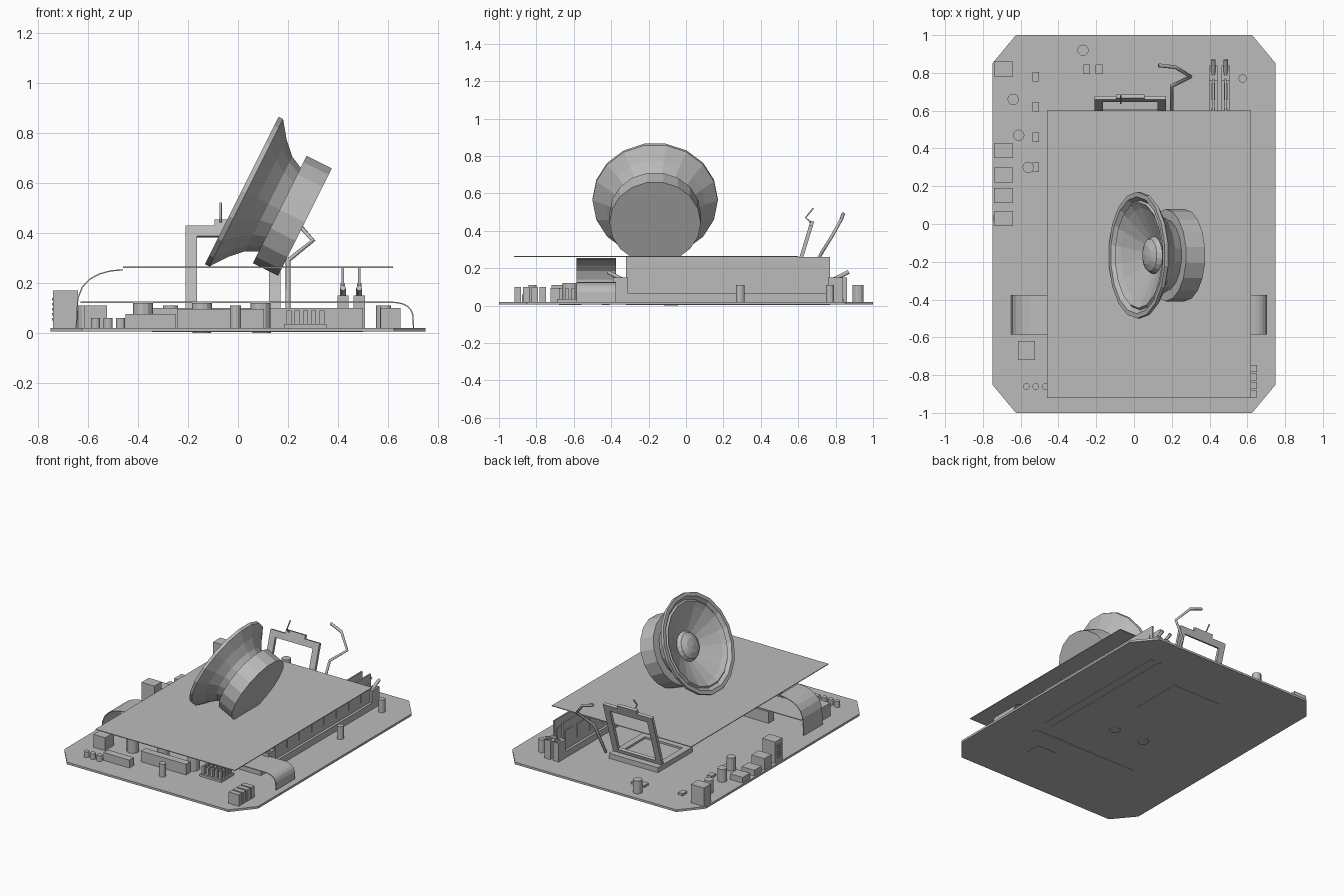
import bpy, bmesh, math
from mathutils import Vector

cube = bpy.data.objects.get("Cube")
if cube:
    bpy.data.objects.remove(cube, do_unlink=True)

shade = 0.5
gray = bpy.data.materials.new("plain_gray")
gray.use_nodes = True
gray.diffuse_color = (shade, shade, shade, 1)
gray.node_tree.nodes["Principled BSDF"].inputs["Base Color"].default_value = gray.diffuse_color

# Shared levels and the panel's extent
board_top = 0.02
board_bottom = 0.005
panel_height = 0.265
panel_right, panel_left = -0.46, 0.62
panel_front, panel_back = -0.92, 0.6


def link_object(name, data):
    data.materials.append(gray)
    ob = bpy.data.objects.new(name, data)
    bpy.context.collection.objects.link(ob)
    return ob


def finish(name, bm):
    bmesh.ops.recalc_face_normals(bm, faces=bm.faces[:])
    mesh = bpy.data.meshes.new(name)
    bm.to_mesh(mesh)
    bm.free()
    return link_object(name, mesh)


def box(name, centre, width, length, height, base=board_top):
    bm = bmesh.new()
    bmesh.ops.create_cube(bm, size=1)
    bmesh.ops.scale(bm, verts=bm.verts[:], vec=(width, length, height))
    bmesh.ops.translate(bm, verts=bm.verts[:], vec=(*centre, base + height / 2))
    return finish(name, bm)


def cylinder(name, centre, radius, height, base=board_top, sides=12):
    bm = bmesh.new()
    bmesh.ops.create_cone(bm, cap_ends=True, segments=sides, radius1=radius, radius2=radius, depth=height)
    bmesh.ops.translate(bm, verts=bm.verts[:], vec=(*centre, base + height / 2))
    return finish(name, bm)


def lathe(name, profile, sides, centre, axis):
    bm = bmesh.new()
    verts = [bm.verts.new((radius, 0, along)) for along, radius in profile]
    edges = [bm.edges.new(pair) for pair in zip(verts, verts[1:])]
    bmesh.ops.spin(bm, geom=verts + edges, cent=(0, 0, 0), axis=(0, 0, 1), angle=math.tau,
                   steps=sides, use_merge=True)
    bmesh.ops.remove_doubles(bm, verts=bm.verts[:], dist=0.0005)
    ob = finish(name, bm)
    ob.location = centre
    ob.rotation_euler = Vector(axis).to_track_quat("Z", "Y").to_euler()


def ribbon(name, path, centre_y, width):
    bm = bmesh.new()
    rows = []
    for x, z in path:
        rows.append([bm.verts.new((x, centre_y + side * width / 2, z)) for side in (-1, 1)])
    for (a, b), (c, d) in zip(rows, rows[1:]):
        bm.faces.new((a, b, d, c))
    ob = finish(name, bm)
    ob.modifiers.new("thickness", "SOLIDIFY").thickness = 0.005


def bend(start_x, reach, top, steps=6):
    # rounded drop from a level run down to the board
    for i in range(steps + 1):
        angle = math.pi / 2 * i / steps
        drop = math.sqrt(max(math.cos(angle), 0))
        yield start_x + reach * math.sin(angle), board_top + (top - board_top) * drop


def rod(name, points, radius):
    curve = bpy.data.curves.new(name, "CURVE")
    curve.dimensions = "3D"
    curve.bevel_depth = radius
    curve.bevel_resolution = 1
    curve.use_fill_caps = True
    spline = curve.splines.new("POLY")
    spline.points.add(len(points) - 1)
    for point, position in zip(spline.points, points):
        point.co = (*position, 1)
    return link_object(name, curve)


# Circuit board with clipped corners
bm = bmesh.new()
outline = []
for sx, sy in ((1, 1), (1, -1), (-1, -1), (-1, 1)):
    clipped = [(sx * 0.625, sy), (sx * 0.75, sy * 0.85)]
    outline += clipped if sx == sy else clipped[::-1]
base = bm.faces.new([bm.verts.new((x, y, board_bottom)) for x, y in outline])
raised = bmesh.ops.extrude_face_region(bm, geom=[base])["geom"]
bmesh.ops.translate(bm, verts=[g for g in raised if isinstance(g, bmesh.types.BMVert)],
                    vec=(0, 0, board_top - board_bottom))
finish("circuit_board", bm)

# Raised flat panel
panel_centre = ((panel_left + panel_right) / 2, (panel_front + panel_back) / 2)
box("flat_panel", panel_centre, panel_left - panel_right, panel_back - panel_front,
    board_bottom, base=panel_height - board_bottom)

# Tilted loudspeaker: dome, cone, stepped rim, flared basket and magnet
rim, waist, magnet, dome = 0.335, 0.19, 0.244, 0.1
neck, back = 0.17, 0.283
profile = []
for i in range(4):
    angle = math.pi / 6 * i
    profile.append((dome - dome / 2 * math.cos(angle), dome * math.sin(angle)))
profile += [(0.03, 0.25), (0.01, 0.28), (0.02, 0.29), (0, 0.31), (0, rim)]
for i in range(4):
    t = i / 3
    profile.append((board_top + (neck - board_top) * t, waist + (rim - waist) * (1 - t) ** 1.6))
profile += [(neck, magnet), (back, magnet), (back, 0)]
lathe("loudspeaker", profile, sides=18, centre=(0.015, -0.165, 0.57), axis=(2, 0, -1))

# Memory slots, modules, chips and end clips
module_length = 1.09
module_y = 0.225
for side, x in (("right", 0.42), ("left", 0.485)):
    centre = (x, module_y)
    box(f"memory_slot_{side}", centre, width=0.045, length=1.2, height=0.045)
    box(f"memory_module_{side}", centre, width=0.01, length=module_length, height=0.24)
    box(f"memory_solder_{side}", centre, width=0.03, length=module_length, height=0.003, base=0.003)
    for j in range(8):
        y = module_y + (j - 3.5) * module_length / 8
        box(f"memory_chip_{side}_{j}", (x, y), width=0.018, length=0.09, height=0.1, base=0.1)
    for end, sign in (("front", -1), ("back", 1)):
        y = module_y + sign * module_length / 2
        box(f"memory_clip_{end}_{side}", (x, y + sign * 0.03), width=0.045, length=0.08, height=0.13)
        rod(f"memory_clip_tab_{end}_{side}", [(x, y, 0.13), (x, y + sign * 0.1, 0.18)], radius=0.012)

# Processor socket, raised frame and latch wire
socket_x, socket_y, socket_size, bar = -0.02, 0.42, 0.38, 0.045
offset = (socket_size - bar) / 2
lean = math.radians(-17)
for side, sign in (("right", -1), ("left", 1)):
    x = socket_x + sign * offset
    box(f"socket_side_{side}", (x, socket_y), bar, socket_size, height=0.035)
    box(f"socket_end_{side}", (socket_x, socket_y + sign * offset), socket_size, bar, height=0.035)
    leg = box(f"frame_leg_{side}", (x, 0), bar, board_top, height=0.4, base=0)
    leg.location = (0, 0.55, 0.04)
    leg.rotation_euler.x = lean
for part, width, height, level in (("bottom", socket_size, bar, 0), ("top", socket_size, bar, 0.36),
                                   ("tab", 0.15, 0.03, 0.4)):
    crossbar = box(f"frame_{part}", (socket_x, 0), width, board_top, height, base=level)
    crossbar.location = (0, 0.55, 0.04)
    crossbar.rotation_euler.x = lean
box("processor", (socket_x, socket_y), width=0.28, length=0.28, height=0.025)
box("socket_backplate", (socket_x, socket_y), socket_size, socket_size, height=0.003, base=0.003)
rod("frame_hook", [(-0.07, 0.67, 0.44), (-0.07, 0.64, 0.47), (-0.07, 0.68, 0.52)], radius=0.005)
rod("latch_wire", [(0.2, 0.6, 0.05), (0.2, 0.73, 0.29), (0.3, 0.78, 0.37),
                   (0.22, 0.83, 0.46), (0.13, 0.84, 0.49)], radius=0.01)

# Expansion slot and the two flexible ribbons
ribbon_y, ribbon_width, low_level = -0.48, 0.21, 0.125
box("expansion_slot", (0.07, -0.43), width=0.86, length=0.06, height=0.08)
box("expansion_solder", (0.07, -0.43), width=0.83, length=0.04, height=0.003, base=0.003)
ribbon("panel_ribbon", bend(panel_right, -0.19, panel_height - 0.01), ribbon_y, ribbon_width)
ribbon("side_ribbon", [(-0.63, low_level), *bend(panel_left, 0.085, low_level)], ribbon_y, ribbon_width)

# Edge ports along the right side, the tallest with contact pins
port_x = -0.69
for i, (y, height) in enumerate(((0.03, 0.15), (0.15, 0.08), (0.26, 0.04), (0.39, 0.04), (0.82, 0.13))):
    box(f"edge_port_{i}", (port_x, y), width=0.1, length=0.08, height=height)
for i in range(5):
    box(f"port_pin_{i}", (port_x - 0.05, 0.03), width=0.01, length=0.04, height=0.01,
        base=(i + 2.5) * board_top)

# Front left sockets and pin block
for i in range(4):
    box(f"front_socket_{i}", (0.61, -0.9 + i * 0.045), width=0.08, length=0.035, height=0.08)
pins_x, pins_y = 0.27, -0.62
box("pin_base", (pins_x, pins_y), width=0.17, length=0.14, height=0.015)
box("pin_backplate", (pins_x, pins_y), width=0.15, length=0.12, height=0.003, base=0.003)
for i in range(5):
    for j in range(4):
        box(f"pin_{i}_{j}", (pins_x + (i - 2) * 0.033, pins_y + (j - 1.5) * 0.033),
            board_top, board_top, height=0.07)

# Front connectors
box("long_connector", (-0.35, -0.82), width=0.2, length=0.05, height=0.055)
box("wide_connector", (-0.07, -0.7), width=0.35, length=0.05, height=0.075)
box("short_connector", (-0.57, -0.67), width=0.09, length=0.1, height=0.09)

# Upright capacitors, with a row hidden under the panel
for i, centre in enumerate(((-0.27, 0.92), (-0.64, 0.66), (-0.61, 0.47), (-0.56, 0.3),
                            (0.575, 0.77), (0.59, 0.29), (-0.01, -0.82))):
    cylinder(f"capacitor_{i}", centre, radius=0.03 if i < 4 else 0.022, height=0.09)
for i in range(3):
    cylinder(f"wide_capacitor_{i}", (-0.38 + i * 0.235, -0.62), radius=0.04, height=0.1)
    cylinder(f"small_capacitor_{i}", (-0.57 + i * 0.05, -0.86), radius=0.018, height=0.04)

# Small surface chips
for i in range(4):
    box(f"side_chip_{i}", (-0.52, 0.3 + i * 0.16), width=0.036, length=0.05, height=0.015)
for side, x in (("right", -0.25), ("left", -0.185)):
    box(f"back_chip_{side}", (x, 0.82), width=0.036, length=0.05, height=0.015)

# Screws on the underside
for side, x in (("right", -0.145), ("left", 0.095)):
    cylinder(f"bottom_screw_{side}", (x, -0.08), radius=0.037, height=0.01, base=0, sides=16)
